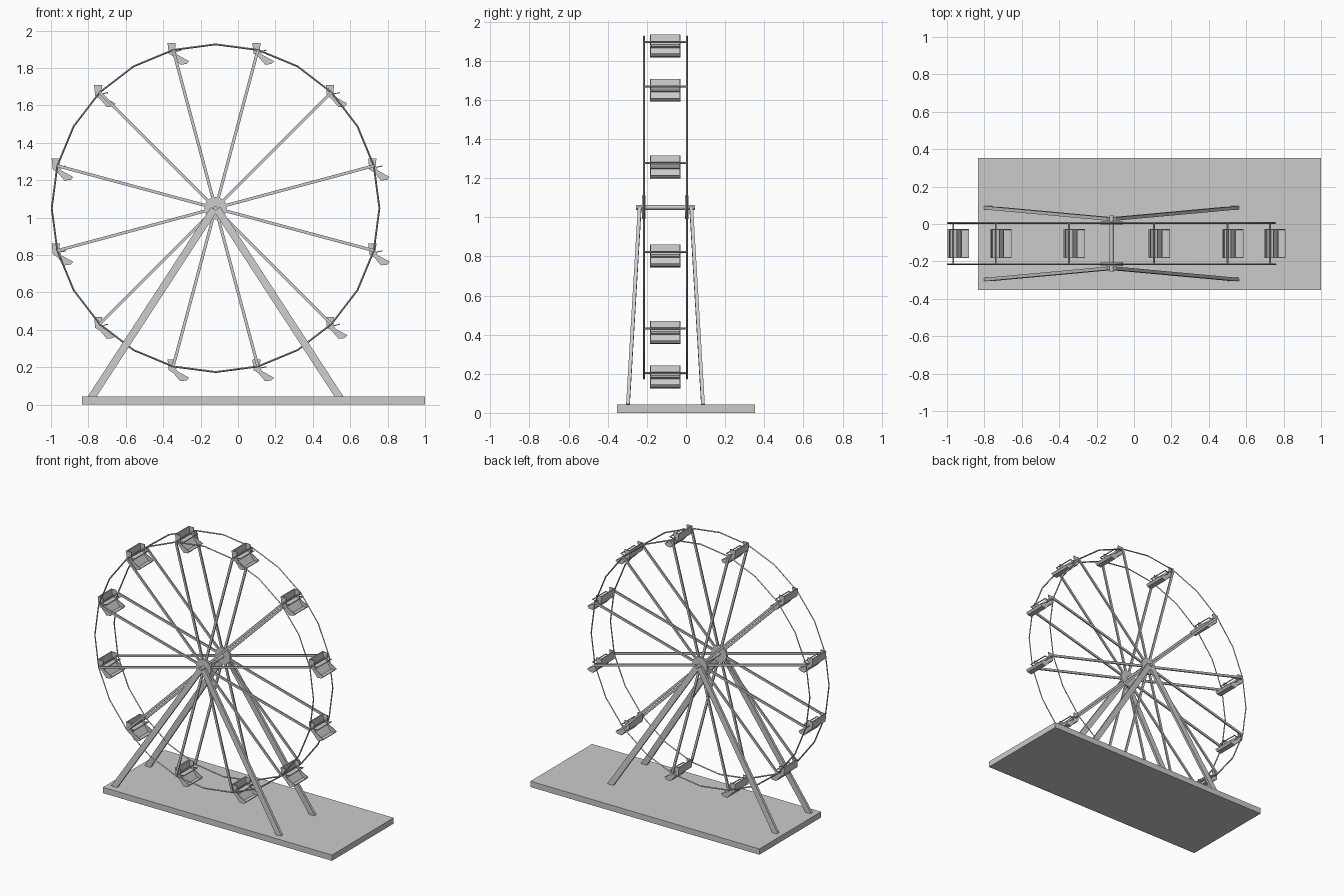
import bpy, bmesh
from math import cos, sin, pi, radians
from mathutils import Vector, Matrix

if "Cube" in bpy.data.objects:
    bpy.data.objects.remove(bpy.data.objects["Cube"])

CX, CZ, R = -0.12, 1.05, 0.876      # wheel centre and rim radius
PLANES = {"front": -0.215, "back": 0.005}
YMID = -0.105


def new_obj(name, bm):
    bmesh.ops.recalc_face_normals(bm, faces=bm.faces)
    me = bpy.data.meshes.new(name)
    bm.to_mesh(me)
    bm.free()
    ob = bpy.data.objects.new(name, me)
    bpy.context.collection.objects.link(ob)
    return ob


def box(bm, lo, hi):
    lo, hi = Vector(lo), Vector(hi)
    m = Matrix.Translation((lo + hi) / 2) @ Matrix.Diagonal((*(hi - lo), 1))
    bmesh.ops.create_cube(bm, size=1, matrix=m)


def bar(bm, p, q, w, d):
    """Rectangular bar from p to q: w wide in the wheel plane, d deep along y."""
    p, q = Vector(p), Vector(q)
    z = (q - p).normalized()
    x = Vector((0, 1, 0)).cross(z).normalized()
    y = z.cross(x)
    rot = Matrix((x, y, z)).transposed().to_4x4()
    m = Matrix.Translation((p + q) / 2) @ rot @ Matrix.Diagonal((w, d, (q - p).length, 1))
    bmesh.ops.create_cube(bm, size=1, matrix=m)


def rod(bm, x, z, y0, y1, r, n):
    """Cylinder along y."""
    m = Matrix.Translation((x, (y0 + y1) / 2, z)) @ Matrix.Rotation(pi / 2, 4, 'X')
    bmesh.ops.create_cone(bm, cap_ends=True, segments=n, radius1=r, radius2=r,
                          depth=y1 - y0, matrix=m)


def prism(bm, pts, y0, y1):
    """Side profile (x, z) extruded along y."""
    a = [bm.verts.new((x, y0, z)) for x, z in pts]
    b = [bm.verts.new((x, y1, z)) for x, z in pts]
    bm.faces.new(a)
    bm.faces.new(b[::-1])
    for i in range(len(pts)):
        j = (i + 1) % len(pts)
        bm.faces.new((a[i], b[i], b[j], a[j]))


# ground slab
bm = bmesh.new()
box(bm, (-0.835, -0.353, 0), (1.0, 0.353, 0.042))
new_obj("base", bm)

ANGLES = [radians(15 + 30 * k) for k in range(12)]

for side, y in PLANES.items():
    # 24-sided rim
    bpy.ops.mesh.primitive_torus_add(major_segments=24, minor_segments=4, major_radius=R,
                                     minor_radius=0.005, location=(CX, y, CZ),
                                     rotation=(pi / 2, 0, 0))
    bpy.context.object.name = side + "_rim"
    # spokes
    bm = bmesh.new()
    for a in ANGLES:
        bar(bm, (CX + 0.03 * cos(a), y, CZ + 0.03 * sin(a)),
            (CX + R * cos(a), y, CZ + R * sin(a)), 0.016, 0.010)
    new_obj(side + "_spokes", bm)
    # hub disc
    bm = bmesh.new()
    rod(bm, CX, CZ, y - 0.009, y + 0.009, 0.06, 24)
    new_obj(side + "_hub", bm)
    # splayed A-frame legs
    s = -1 if side == "front" else 1
    bm = bmesh.new()
    for d in (-1, 1):
        bar(bm, (CX + d * 0.665, YMID + s * 0.192, 0.035),
            (CX + d * 0.008, YMID + s * 0.132, CZ - 0.005), 0.040, 0.018)
    new_obj(side + "_legs", bm)

# axle
bm = bmesh.new()
rod(bm, CX, CZ, -0.255, 0.045, 0.012, 12)
new_obj("axle", bm)

# seat, built around its pivot and facing +x
bm = bmesh.new()
Y0, Y1, T = -0.183, -0.028, 0.005
side_panel = [(-0.030, 0.038), (0.014, 0.038), (0.010, 0.0), (0.020, -0.024),
              (0.000, -0.034), (-0.024, -0.020)]
leg_panel = [(0.000, -0.034), (0.020, -0.024), (0.085, -0.060), (0.072, -0.075),
             (0.038, -0.079)]
for y in (Y0, Y1 - T):
    prism(bm, side_panel, y, y + T)
    prism(bm, leg_panel, y, y + T)
# backrest, bench, leg board, footrest
prism(bm, [(-0.030, 0.038), (-0.022, 0.038), (-0.016, -0.018), (-0.024, -0.020)], Y0, Y1)
prism(bm, [(-0.024, -0.020), (-0.016, -0.014), (0.020, -0.024), (0.000, -0.034)], Y0, Y1)
prism(bm, [(0.000, -0.034), (0.012, -0.030), (0.044, -0.073), (0.038, -0.079)], Y0, Y1)
prism(bm, [(0.038, -0.079), (0.044, -0.072), (0.070, -0.069), (0.085, -0.060),
           (0.072, -0.075)], Y0, Y1)
# lap bar with its arms
rod(bm, 0.042, -0.002, Y0, Y1, 0.004, 6)
for y in (Y0 + T / 2, Y1 - T / 2):
    bar(bm, (0.005, y, -0.010), (0.042, y, -0.002), 0.005, T)
seat = new_obj("seat", bm)

# twelve seats stay upright around the rim, each hung on a cross rod
bm = bmesh.new()
for i, a in enumerate(ANGLES):
    x, z = CX + R * cos(a), CZ + R * sin(a)
    rod(bm, x, z, PLANES["front"], PLANES["back"], 0.005, 8)
    ob = seat
    if i:
        ob = bpy.data.objects.new("seat", seat.data)
        bpy.context.collection.objects.link(ob)
    ob.location = (x, 0, z)
new_obj("cross_rods", bm)
